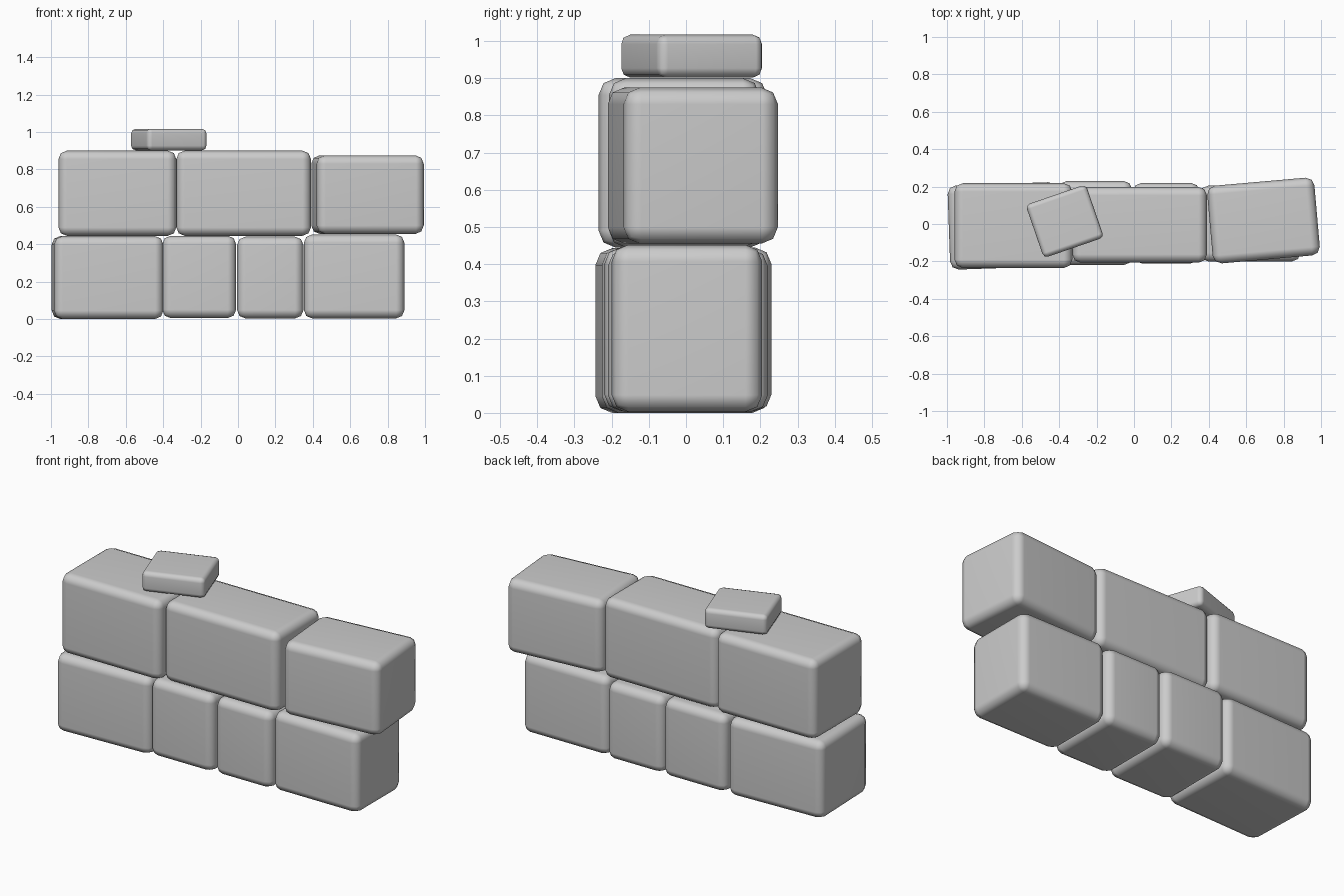
import bpy
import math

if "Cube" in bpy.data.objects:
    bpy.data.objects.remove(bpy.data.objects["Cube"])

stone = bpy.data.materials.new("grey_stone")
stone.diffuse_color = (0.6, 0.6, 0.6, 1)
stone.use_nodes = True
stone.node_tree.nodes["Principled BSDF"].inputs["Base Color"].default_value = stone.diffuse_color


def block(name, x, y, z, turn=0, bevel=0.045):
    """Rounded block: x, y, z are (low, high) extents before turning about its own centre."""
    spans = (x, y, z)
    bpy.ops.mesh.primitive_cube_add(size=1, location=[(a + b) / 2 for a, b in spans])
    ob = bpy.context.object
    ob.name = name
    ob.scale = [b - a for a, b in spans]
    bpy.ops.object.transform_apply(location=False, rotation=False, scale=True)
    ob.rotation_euler.z = math.radians(turn)
    ob.data.materials.append(stone)
    bpy.ops.object.shade_smooth()
    mod = ob.modifiers.new("worn_edges", 'BEVEL')
    mod.width = bevel
    mod.segments = 2
    mod.limit_method = 'NONE'
    ob.modifiers.new("flat_sides", 'WEIGHTED_NORMAL')
    return ob


# Lower course
block("lower_block_left", (-0.99, -0.405), (-0.235, 0.215), (0.0, 0.443), 2)
block("lower_block_mid_left", (-0.405, -0.01), (-0.22, 0.23), (0.005, 0.445))
block("lower_block_mid_right", (-0.005, 0.35), (-0.21, 0.22), (0.003, 0.44))
block("lower_block_right", (0.352, 0.89), (-0.2, 0.205), (0.003, 0.452))

# Upper course
block("upper_block_left", (-0.96, -0.33), (-0.235, 0.218), (0.445, 0.9))
block("upper_block_middle", (-0.33, 0.39), (-0.207, 0.198), (0.445, 0.9))
block("upper_block_right", (0.405, 0.98), (-0.19, 0.227), (0.455, 0.875), 5)

# Loose capstone
block("capstone", (-0.54, -0.2), (-0.135, 0.165), (0.902, 1.017), 19, 0.025)
